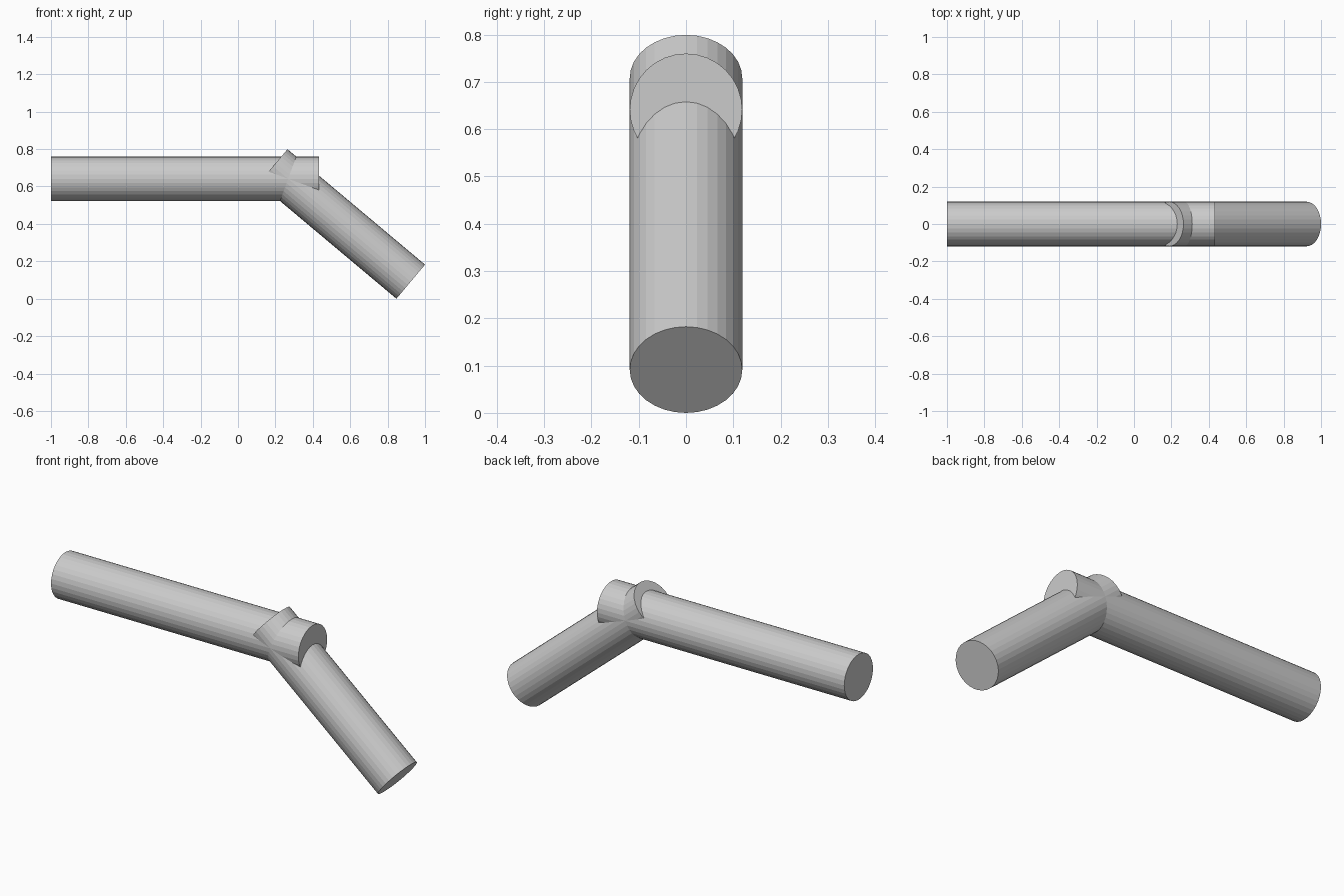
import bpy
from mathutils import Vector
from math import cos, sin, radians

if "Cube" in bpy.data.objects:
    bpy.data.objects.remove(bpy.data.objects["Cube"])

R = 0.119
TILT = radians(40)


def pipe(name, start, end):
    """Closed 32-sided cylinder between two points."""
    start, end = Vector(start), Vector(end)
    axis = end - start
    # turning about y only keeps the facets aligned with the y axis
    angle = Vector((0, 1)).angle_signed(Vector((axis.x, axis.z)))
    bpy.ops.mesh.primitive_cylinder_add(
        vertices=32, radius=R, depth=axis.length,
        location=(start + end) / 2, rotation=(0, angle, 0))
    bpy.context.object.name = name


# Horizontal pipe
pipe("straight_pipe", (-1, 0, 0.641), (0.433, 0, 0.641))

# Sloping pipe, its lower rim touching the ground
foot = Vector((1 - R * sin(TILT), 0, R * cos(TILT)))
pipe("sloping_pipe", foot, foot + 0.96 * Vector((-cos(TILT), 0, sin(TILT))))
